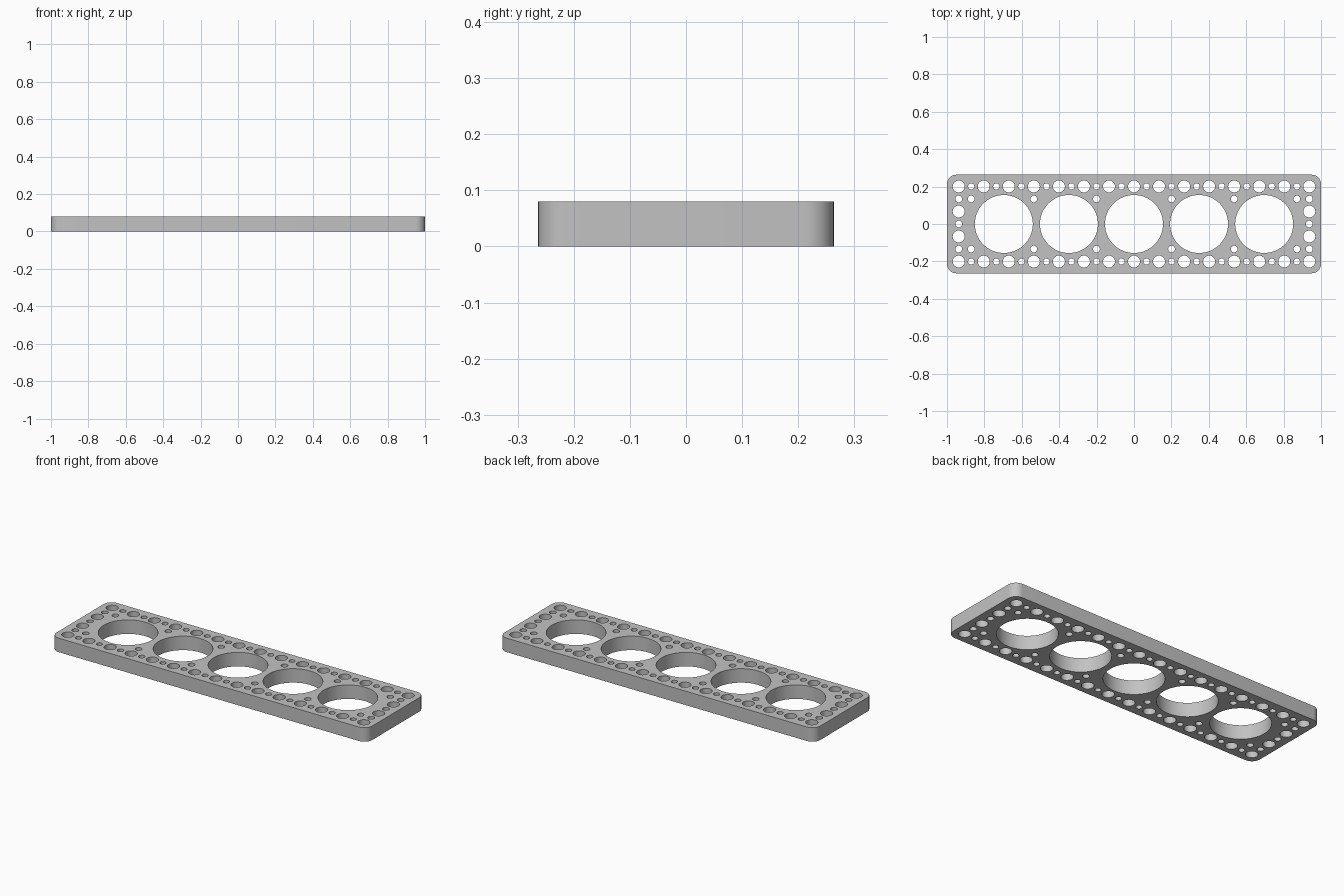
import bpy
import bmesh
from math import pi, cos, sin
from mathutils import Matrix

cube = bpy.data.objects.get("Cube")
if cube:
    bpy.data.objects.remove(cube, do_unlink=True)

PITCH = 0.1339           # spacing of the hole grid
THICK = 0.08
HALF_X, HALF_Y = 1.0, 0.2635
CORNER = 0.05
BIG_R, MID_R, SMALL_R, TINY_R = 0.155, 0.032, 0.018, 0.0165

grey = bpy.data.materials.new("light_grey")
grey.use_nodes = True
colour = (0.54, 0.54, 0.54, 1)
grey.diffuse_color = colour
grey.node_tree.nodes["Principled BSDF"].inputs["Base Color"].default_value = colour


def make_object(name, bm):
    bmesh.ops.recalc_face_normals(bm, faces=bm.faces[:])
    mesh = bpy.data.meshes.new(name)
    bm.to_mesh(mesh)
    bm.free()
    mesh.materials.append(grey)
    obj = bpy.data.objects.new(name, mesh)
    bpy.context.collection.objects.link(obj)
    return obj


# Rounded rectangular plate, extruded from its outline
bm = bmesh.new()
steps = 10
outline = []
for quarter, (sx, sy) in enumerate([(1, 1), (-1, 1), (-1, -1), (1, -1)]):
    for i in range(steps + 1):
        a = (quarter + i / steps) * pi / 2
        outline.append(bm.verts.new((sx * (HALF_X - CORNER) + CORNER * cos(a),
                                     sy * (HALF_Y - CORNER) + CORNER * sin(a), 0)))
base = bm.faces.new(outline)
top = bmesh.ops.extrude_face_region(bm, geom=[base], use_keep_orig=True)
bmesh.ops.translate(bm, vec=(0, 0, THICK),
                    verts=[v for v in top["geom"] if isinstance(v, bmesh.types.BMVert)])
plate = make_object("perforated_plate", bm)

# Hole layout as (x, y, radius)
holes = [(i * 0.348, 0, BIG_R) for i in range(-2, 3)]
for side in (-1, 1):
    row_y = side * 1.5 * PITCH
    holes += [(i * PITCH, row_y, MID_R) for i in range(-7, 8)]
    holes += [((i + 0.5) * PITCH, row_y, TINY_R) for i in range(-7, 7)]
    # Small holes in the corners and between the large openings
    for x in (1.5, 4, 6.5, 7):
        holes += [(s * x * PITCH, side * PITCH, SMALL_R) for s in (-1, 1)]
    # End columns
    end_x = side * 7 * PITCH
    holes += [(end_x, s * 0.5 * PITCH, MID_R) for s in (-1, 1)]
    holes.append((end_x, 0, SMALL_R))

# One cutter holding every hole
bm = bmesh.new()
for x, y, r in holes:
    bmesh.ops.create_cone(bm, cap_ends=True, segments=64 if r > 0.1 else 32,
                          radius1=r, radius2=r, depth=THICK * 2,
                          matrix=Matrix.Translation((x, y, THICK / 2)))
cutter = make_object("hole_cutter", bm)
cutter.hide_render = True

cut = plate.modifiers.new("holes", "BOOLEAN")
cut.operation = "DIFFERENCE"
cut.solver = "EXACT"
cut.object = cutter

for o in bpy.context.selected_objects:
    o.select_set(False)
plate.select_set(True)
bpy.context.view_layer.objects.active = plate
bpy.ops.object.modifier_apply(modifier=cut.name)
bpy.data.objects.remove(cutter, do_unlink=True)
bpy.ops.object.shade_smooth_by_angle(angle=pi / 6)
